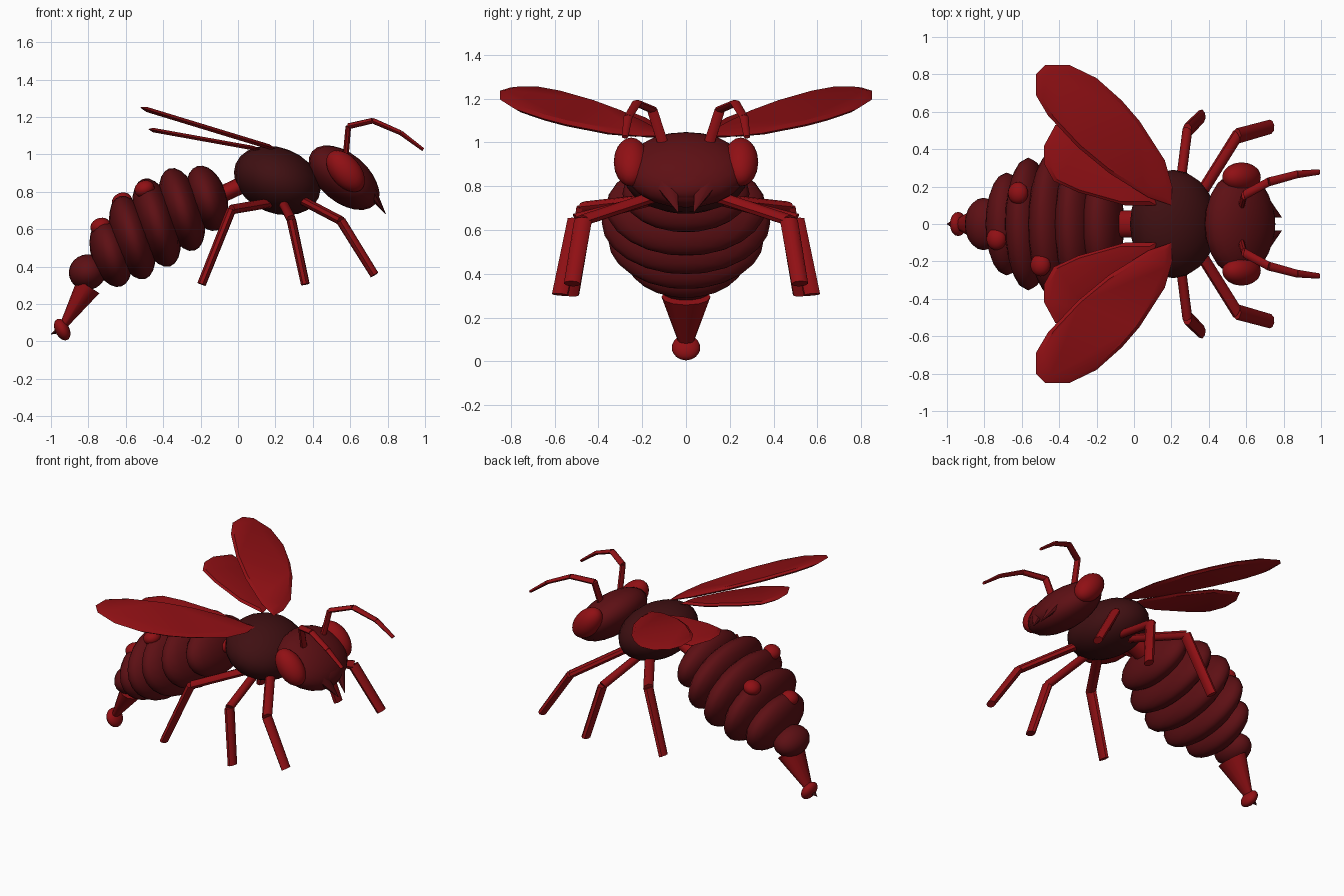
import bpy
import bmesh
from math import radians
from mathutils import Matrix, Vector

cube = bpy.data.objects.get("Cube")
if cube:
    bpy.data.objects.remove(cube, do_unlink=True)

WIDEN = 1.6  # the whole body is stretched sideways


def material(name, color):
    m = bpy.data.materials.new(name)
    m.diffuse_color = (*color, 1)
    m.use_nodes = True
    m.node_tree.nodes["Principled BSDF"].inputs["Base Color"].default_value = (*color, 1)
    return m


RED = material("bright red", (0.28, 0.005, 0.007))
MAROON = material("maroon", (0.11, 0.005, 0.007))
DARK = material("dark maroon", (0.05, 0.005, 0.006))


def finish(name, bm, mat, angle=40):
    bmesh.ops.recalc_face_normals(bm, faces=bm.faces)
    mesh = bpy.data.meshes.new(name)
    bm.to_mesh(mesh)
    bm.free()
    mesh.materials.append(mat)
    ob = bpy.data.objects.new(name, mesh)
    bpy.context.collection.objects.link(ob)
    bpy.ops.object.select_all(action="DESELECT")
    ob.select_set(True)
    bpy.context.view_layer.objects.active = ob
    bpy.ops.object.shade_smooth_by_angle(angle=radians(angle))
    return ob


def ellipsoid(name, center, size, tilt, mat):
    """Ellipsoid with half sizes, pitched about the sideways axis."""
    bm = bmesh.new()
    bmesh.ops.create_uvsphere(bm, u_segments=20, v_segments=12, radius=1)
    bm.transform(Matrix.Translation(center) @ Matrix.Rotation(radians(tilt), 4, "Y")
                 @ Matrix.Diagonal((*size, 1)))
    return finish(name, bm, mat, 60)


def limb(name, points, radii, mat, sides=8):
    """Chain of tapered cylinders, stretched sideways."""
    bm = bmesh.new()
    pts = [Vector((x, y / WIDEN, z)) for x, y, z in points]
    for a, b, r1, r2 in zip(pts, pts[1:], radii, radii[1:]):
        d = b - a
        place = Matrix.Translation((a + b) / 2) @ d.to_track_quat("Z", "Y").to_matrix().to_4x4()
        bmesh.ops.create_cone(bm, cap_ends=True, segments=sides, radius1=r1,
                              radius2=r2, depth=d.length, matrix=place)
    bm.transform(Matrix.Diagonal((1, WIDEN, 1, 1)))
    return finish(name, bm, mat, 50)


def wing(name, outline, side, root_z, slope, thick):
    """Thin lens-shaped blade that rises towards the rear."""
    bm = bmesh.new()
    n = len(outline)
    cx = sum(p[0] for p in outline) / n
    cy = sum(p[1] for p in outline) / n

    def ring(f, dz):
        verts = []
        for x, y in outline:
            px, py = cx + (x - cx) * f, cy + (y - cy) * f
            verts.append(bm.verts.new((px, side * py, root_z + slope * (0.2 - px) + dz)))
        return verts

    rings = [ring(0.9, -thick), ring(1, 0), ring(0.9, thick)]
    for lo, hi in zip(rings, rings[1:]):
        for i in range(n):
            j = (i + 1) % n
            bm.faces.new((lo[i], lo[j], hi[j], hi[i]))
    bm.faces.new(rings[0])
    bm.faces.new(rings[-1])
    finish(name, bm, RED, 30)


# Thorax, waist and head
ellipsoid("thorax", (0.21, 0, 0.86), (0.24, 0.29, 0.175), 22, DARK)
limb("waist", [(-0.12, 0, 0.77), (0.05, 0, 0.85)], [0.045, 0.045], RED, 12)
ellipsoid("head", (0.565, 0, 0.875), (0.22, 0.28, 0.13), 40, MAROON)
ellipsoid("face", (0.66, 0, 0.835), (0.12, 0.17, 0.075), 50, MAROON)

# Abdomen segments: x, z, thickness, half width, half height
segments = [(-0.165, 0.765, 0.105, 0.29, 0.18),
            (-0.30, 0.705, 0.11, 0.365, 0.23),
            (-0.435, 0.635, 0.115, 0.385, 0.245),
            (-0.565, 0.555, 0.11, 0.355, 0.232),
            (-0.68, 0.47, 0.105, 0.275, 0.185)]
for i, (x, z, t, w, h) in enumerate(segments):
    ellipsoid(f"abdomen_segment_{i + 1}", (x, 0, z), (t, w, h), -17, MAROON)
ellipsoid("tail_segment", (-0.805, 0, 0.37), (0.1, 0.14, 0.095), -17, MAROON)

# Raised spots on the abdomen
for i, place in enumerate([(-0.5, -0.22, 0.815), (-0.62, 0.165, 0.75), (-0.735, -0.08, 0.615)]):
    ellipsoid(f"abdomen_spot_{i + 1}", place, (0.055, 0.06, 0.045), -20, RED)

# Tail cone, bulb and sting
limb("tail_cone", [(-0.80, 0, 0.295), (-0.93, 0, 0.09)], [0.07, 0.022], RED, 12)
ellipsoid("sting_bulb", (-0.94, 0, 0.063), (0.038, 0.065, 0.062), -27, RED)
limb("sting", [(-0.95, 0, 0.065), (-1.0, 0, 0.038)], [0.022, 0.001], DARK)

fore_outline = [(0.2, 0.1), (0.205, 0.2), (0.165, 0.34), (0.03, 0.55), (-0.065, 0.66),
                (-0.2, 0.78), (-0.345, 0.85), (-0.475, 0.85), (-0.525, 0.8),
                (-0.525, 0.69), (-0.46, 0.58), (-0.3, 0.41), (-0.13, 0.27), (0.08, 0.14)]
hind_outline = [(0.12, 0.1), (-0.05, 0.1), (-0.3, 0.17), (-0.43, 0.23), (-0.48, 0.32),
                (-0.48, 0.42), (-0.42, 0.53), (-0.25, 0.5), (-0.05, 0.35), (0.1, 0.18)]

# Leg joints: hip, knee, foot
legs = {"front_leg": [(0.35, 0.15, 0.75), (0.55, 0.47, 0.645), (0.73, 0.52, 0.355)],
        "middle_leg": [(0.24, 0.15, 0.74), (0.285, 0.5, 0.65), (0.36, 0.575, 0.305)],
        "hind_leg": [(0.17, 0.15, 0.74), (-0.035, 0.46, 0.705), (-0.195, 0.525, 0.305)]}
antenna = [(0.575, 0.1, 0.98), (0.59, 0.155, 1.15), (0.72, 0.225, 1.18),
           (0.87, 0.265, 1.115), (0.99, 0.278, 1.025)]

# Paired parts
for side, label in ((1, "left"), (-1, "right")):
    def flip(points):
        return [(x, side * y, z) for x, y, z in points]

    ellipsoid(f"{label}_eye", (0.575, side * 0.25, 0.91), (0.13, 0.08, 0.08), 50, RED)
    limb(f"{label}_antenna", flip(antenna), [0.017, 0.016, 0.015, 0.013, 0.009], RED)
    limb(f"{label}_mandible", flip([(0.705, 0.09, 0.81), (0.79, 0.035, 0.68)]),
         [0.035, 0.001], MAROON)
    for name, joints in legs.items():
        limb(f"{label}_{name}", flip(joints), [0.026, 0.026, 0.024], RED)
    wing(f"{label}_forewing", fore_outline, side, 1.03, 0.305, 0.014)
    wing(f"{label}_hindwing", hind_outline, side, 1.012, 0.18, 0.012)
